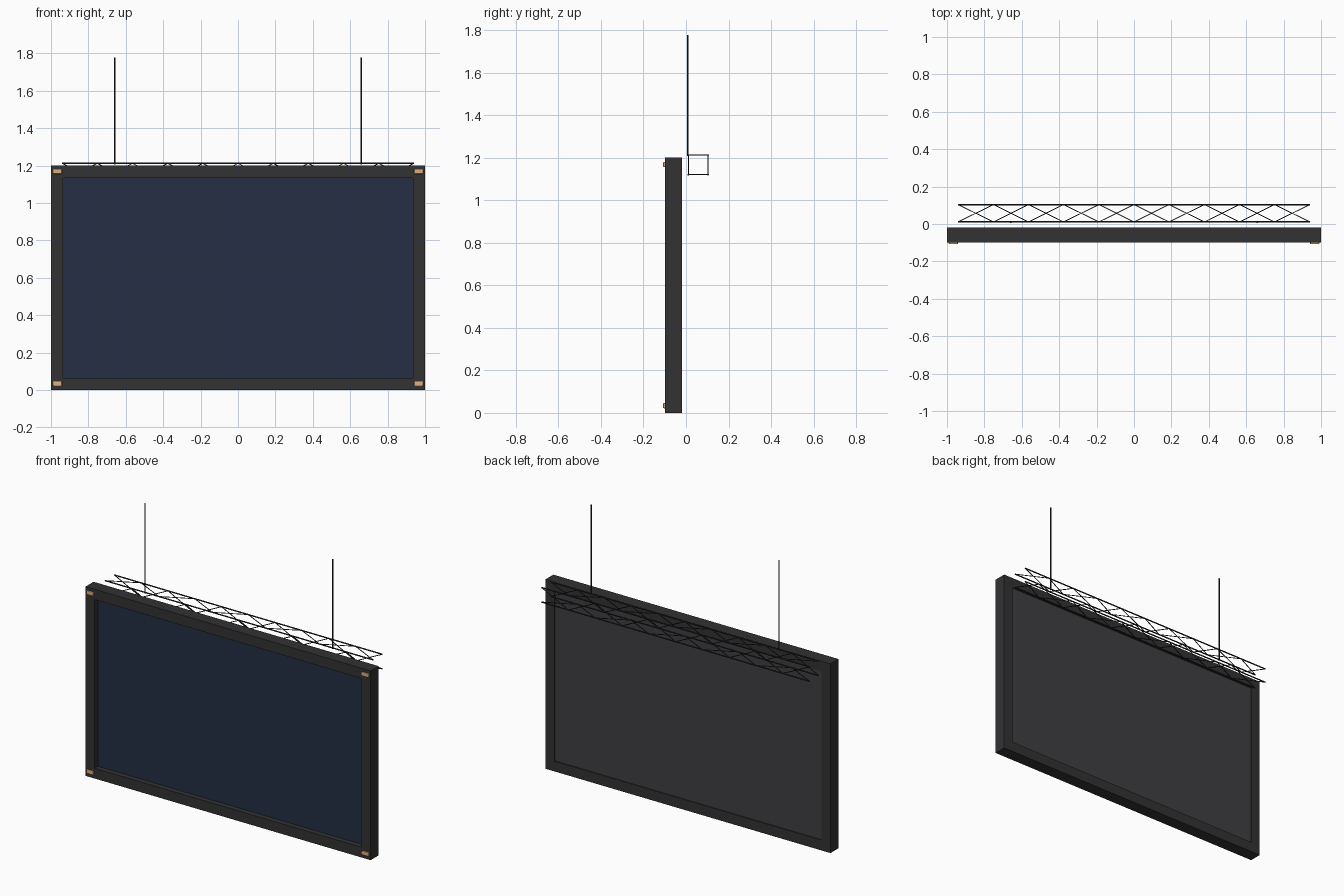
import bpy, bmesh, math
from mathutils import Vector

if "Cube" in bpy.data.objects:
    bpy.data.objects.remove(bpy.data.objects["Cube"])


def material(name, rgb):
    m = bpy.data.materials.new(name)
    m.diffuse_color = (*rgb, 1)
    m.use_nodes = True
    m.node_tree.nodes["Principled BSDF"].inputs["Base Color"].default_value = m.diffuse_color
    return m


FRAME = material("frame_dark", (0.032, 0.032, 0.034))
SCREEN = material("screen_blue", (0.018, 0.028, 0.058))
BACK = material("back_grey", (0.05, 0.05, 0.054))
METAL = material("truss_black", (0.02, 0.02, 0.02))
COPPER = material("corner_tan", (0.72, 0.42, 0.2))


def finish(name, bm, mat, smooth=False):
    bmesh.ops.recalc_face_normals(bm, faces=bm.faces)
    me = bpy.data.meshes.new(name)
    bm.to_mesh(me)
    bm.free()
    me.materials.append(mat)
    ob = bpy.data.objects.new(name, me)
    bpy.context.collection.objects.link(ob)
    if smooth:
        bpy.ops.object.select_all(action='DESELECT')
        ob.select_set(True)
        bpy.context.view_layer.objects.active = ob
        bpy.ops.object.shade_smooth_by_angle(angle=math.radians(50))
    return ob


def box(name, lo, hi, mat):
    lo, hi = Vector(lo), Vector(hi)
    bm = bmesh.new()
    bmesh.ops.create_cube(bm, size=1)
    bmesh.ops.scale(bm, vec=hi - lo, verts=bm.verts)
    bmesh.ops.translate(bm, vec=(lo + hi) / 2, verts=bm.verts)
    return finish(name, bm, mat)


def add_rod(bm, a, b, r, sides=8):
    a, b = Vector(a), Vector(b)
    made = bmesh.ops.create_cone(bm, cap_ends=True, segments=sides,
                                 radius1=r, radius2=r, depth=(b - a).length)["verts"]
    rot = Vector((0, 0, 1)).rotation_difference(b - a).to_matrix()
    bmesh.ops.rotate(bm, matrix=rot, verts=made)
    bmesh.ops.translate(bm, vec=(a + b) / 2, verts=made)


# Frame: rectangular cross-section carried round four mitred corners
bm = bmesh.new()
Y0, Y1 = -0.099, -0.019
rings = []
for sx, top in ((-1, 0), (1, 0), (1, 1), (-1, 1)):
    out = (sx * 1.0, 1.2 * top)
    inn = (sx * 0.936, 1.135 if top else 0.065)
    rings.append([bm.verts.new((p[0], y, p[1]))
                  for p, y in ((out, Y0), (inn, Y0), (inn, Y1), (out, Y1))])
for i in range(4):
    a, b = rings[i], rings[(i + 1) % 4]
    for j in range(4):
        k = (j + 1) % 4
        bm.faces.new((a[j], a[k], b[k], b[j]))
finish("frame", bm, FRAME)

# Recessed screen and rear cover
box("screen", (-0.936, -0.066, 0.065), (0.936, -0.05, 1.135), SCREEN)
box("back_panel", (-0.936, -0.05, 0.065), (0.936, -0.025, 1.135), BACK)

# Rounded corner studs on the frame front
for sx, side in ((-1, "left"), (1, "right")):
    for z, end in ((0.034, "bottom"), (1.168, "top")):
        cx = sx * 0.966
        stud = box(f"stud_{end}_{side}", (cx - 0.025, -0.108, z - 0.0125),
                   (cx + 0.025, -0.095, z + 0.0125), COPPER)
        bev = stud.modifiers.new("round", 'BEVEL')
        bev.width, bev.segments = 0.005, 2

# Box truss: four chords
X, CELLS = 0.94, 10
YF, YB, ZB, ZT = 0.011, 0.104, 1.120, 1.212
corners = [(YF, ZT), (YB, ZT), (YB, ZB), (YF, ZB)]
bm = bmesh.new()
for y, z in corners:
    add_rod(bm, (-X, y, z), (X, y, z), 0.004)
finish("truss_chords", bm, METAL, True)

# Zigzag bracing, opposite faces running out of phase
bm = bmesh.new()
step = 2 * X / CELLS
for f in range(4):
    pair = (corners[f], corners[(f + 1) % 4])
    for i in range(CELLS):
        a, b = pair[i % 2], pair[(i + 1) % 2]
        add_rod(bm, (-X + i * step, *a), (-X + (i + 1) * step, *b), 0.0026, 6)
finish("truss_braces", bm, METAL, True)

# Hanging rods
for sx, side in ((-1, "left"), (1, "right")):
    bm = bmesh.new()
    add_rod(bm, (sx * 0.659, 0.009, ZT - 0.005), (sx * 0.659, 0.009, 1.777), 0.0038, 10)
    finish(f"hanging_rod_{side}", bm, METAL, True)
